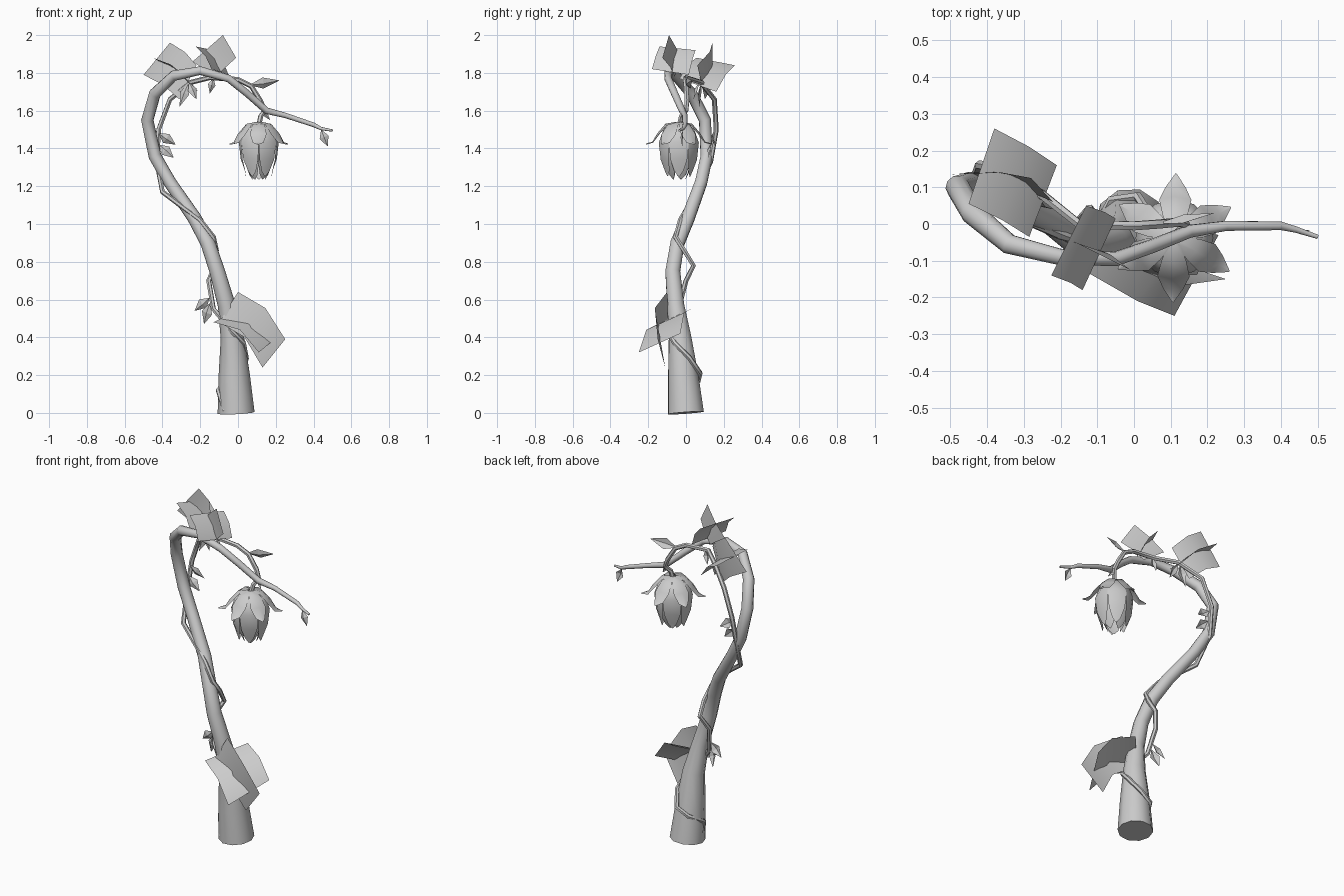
import bpy, math
from mathutils import Vector


def mesh_obj(name, verts, faces, smooth=True):
    me = bpy.data.meshes.new(name)
    me.from_pydata([tuple(v) for v in verts], [], faces)
    me.update()
    ob = bpy.data.objects.new(name, me)
    bpy.context.collection.objects.link(ob)
    for p in me.polygons:
        p.use_smooth = smooth
    return ob


def tube(name, pts, res):
    """Tapered tube through (x, y, z, radius) points."""
    cu = bpy.data.curves.new(name, 'CURVE')
    cu.dimensions = '3D'
    cu.bevel_depth = 1.0
    cu.bevel_resolution = res
    cu.use_fill_caps = True
    sp = cu.splines.new('POLY')
    sp.points.add(len(pts) - 1)
    for p, (x, y, z, r) in zip(sp.points, pts):
        p.co = (x, y, z, 1)
        p.radius = r
    sp.use_smooth = True
    ob = bpy.data.objects.new(name, cu)
    bpy.context.collection.objects.link(ob)
    bpy.ops.object.select_all(action='DESELECT')
    ob.select_set(True)
    bpy.context.view_layer.objects.active = ob
    bpy.ops.object.convert(target='MESH')
    bpy.ops.object.shade_smooth_by_angle(angle=math.radians(50))


def card(name, a, b, c, d, bulge):
    """Leaf card a-b-c-d, bent across its middle by a bulge vector."""
    a, b, c, d, u = map(Vector, (a, b, c, d, bulge))
    rows = [(a, d), ((a + b) / 2 + u, (d + c) / 2 + u), (b, c)]
    mesh_obj(name, [v for r in rows for v in r], [(0, 1, 3, 2), (2, 3, 5, 4)])


def small_leaf(name, base, tip, width, side):
    """Pointed leaf folded along its midrib."""
    base, tip = Vector(base), Vector(tip)
    axis = tip - base
    w = axis.cross(Vector(side)).normalized() * width
    mid = base + axis * 0.45
    sink = axis.cross(w).normalized() * 0.012
    mesh_obj(name, [base, mid + w, tip, mid - w, mid + sink],
             [(0, 4, 1), (1, 4, 2), (0, 3, 4), (4, 3, 2)], False)


def petals(name, count, profile, phase, centre):
    """Ring of petals; profile rows are (radius, z, half width)."""
    verts, faces = [], []
    for k in range(count):
        ang = phase + k * math.tau / count
        start = len(verts)
        for r, z, hw in profile:
            for s in (-1, 0, 1):
                t = ang + s * hw / r
                verts.append((centre[0] + r * math.cos(t), centre[1] + r * math.sin(t),
                              z + 0.006 * (s == 0)))
        for i in range(len(profile) - 1):
            for j in (0, 1):
                q = start + i * 3 + j
                faces.append((q, q + 1, q + 4, q + 3))
    mesh_obj(name, verts, faces)


# Curved trunk
tube('trunk', [
    (-.01, 0, 0, .098), (-.02, -.015, .2, .083), (-.03, -.032, .4, .062),
    (-.06, -.055, .57, .047), (-.11, -.07, .75, .041), (-.16, -.045, .9, .039),
    (-.23, .01, 1.03, .037), (-.36, .08, 1.22, .034), (-.44, .11, 1.36, .034),
    (-.48, .1, 1.55, .033), (-.44, .03, 1.69, .032), (-.34, -.055, 1.785, .028),
    (-.2, -.09, 1.812, .023), (-.05, -.095, 1.77, .02), (.05, -.06, 1.69, .019),
    (.15, -.02, 1.6, .018), (.25, -.005, 1.575, .014), (.4, -.005, 1.525, .012),
    (.44, -.015, 1.505, .009), (.5, -.035, 1.495, .006)], 3)

# Climbing vine, ending in the flower stem
tube('vine', [(x, y, z, .0135) for x, y, z in [
    (-.07, -.06, .01), (-.105, -.02, .12), (-.06, .065, .17), (.01, .075, .21),
    (.045, .02, .29), (.03, -.06, .37), (-.03, -.095, .43), (-.13, -.04, .55),
    (-.155, .0, .7), (-.12, .04, .78), (-.115, -.01, .86), (-.13, -.055, .93),
    (-.2, -.03, 1.02), (-.28, .005, 1.08), (-.4, .05, 1.17), (-.43, .13, 1.33),
    (-.42, .16, 1.5), (-.36, .15, 1.66), (-.25, .08, 1.75), (-.15, .0, 1.775),
    (0, -.005, 1.765), (.07, 0, 1.73), (.12, .005, 1.65), (.14, 0, 1.6),
    (.12, -.025, 1.57), (.11, -.035, 1.52)]], 1)

# Large crossed leaf cards
card('lower_leaf_flat', (-.13, -.13, .48), (.11, -.25, .32), (.23, -.03, .42),
     (.03, .05, .56), (.02, -.02, .04))
card('lower_leaf_upright', (0, -.1, .64), (.25, -.15, .39), (.13, -.11, .24),
     (-.1, -.09, .48), (.02, -.04, .04))
card('left_leaf_flat', (-.38, .26, 1.84), (-.21, .16, 1.70), (-.285, -.035, 1.77),
     (-.45, .055, 1.88), (.01, 0, .02))
card('left_leaf_upright', (-.36, .14, 1.96), (-.22, .06, 1.84), (-.31, .1, 1.66),
     (-.5, .135, 1.79), (.01, .025, .01))
card('right_leaf_flat', (-.225, -.14, 1.94), (-.14, -.18, 1.82), (-.05, .015, 1.79),
     (-.13, .05, 1.92), (.01, 0, .01))
card('right_leaf_upright', (-.24, -.03, 1.86), (-.08, -.09, 2.0), (-.01, -.125, 1.88),
     (-.12, -.06, 1.78), (0, .01, 0))

# Small pointed leaves
for i, (b, t, w, s) in enumerate([
        ((-.42, .14, 1.48), (-.33, .15, 1.42), .03, (0, 1, .3)),
        ((-.42, .13, 1.42), (-.34, .12, 1.35), .03, (0, 1, -.3)),
        ((-.26, .08, 1.75), (-.31, .07, 1.62), .025, (.3, 1, 0)),
        ((-.26, .07, 1.75), (-.22, .04, 1.66), .025, (-.3, 1, 0)),
        ((-.13, .0, 1.775), (-.15, .01, 1.69), .02, (0, 1, 0)),
        ((.06, 0, 1.735), (.22, .03, 1.76), .032, (0, 1, .4)),
        ((.44, -.015, 1.5), (.475, -.02, 1.41), .025, (0, 1, 0)),
        ((-.15, -.02, .61), (-.23, -.01, .54), .03, (0, 1, .3)),
        ((-.15, -.03, .58), (-.18, 0, .47), .03, (.3, 1, 0)),
        ((.13, 0, 1.6), (.17, -.02, 1.55), .012, (0, 1, 0))]):
    small_leaf(f'small_leaf_{i + 1}', b, t, w, s)

# Hanging flower bud
centre = (.11, -.038)
petals('inner_petals', 5, [(.02, 1.52, .02), (.075, 1.495, .05), (.094, 1.42, .068),
                           (.08, 1.33, .052), (.05, 1.26, .025), (.035, 1.235, .002)], .3, centre)
petals('outer_petals', 6, [(.02, 1.53, .02), (.08, 1.505, .042), (.106, 1.43, .056),
                           (.096, 1.34, .046), (.075, 1.28, .024), (.068, 1.25, .002)], 0, centre)
petals('sepals', 6, [(.015, 1.535, .012), (.07, 1.525, .035), (.113, 1.475, .045),
                     (.14, 1.43, .028), (.175, 1.42, .002)], .5, centre)
